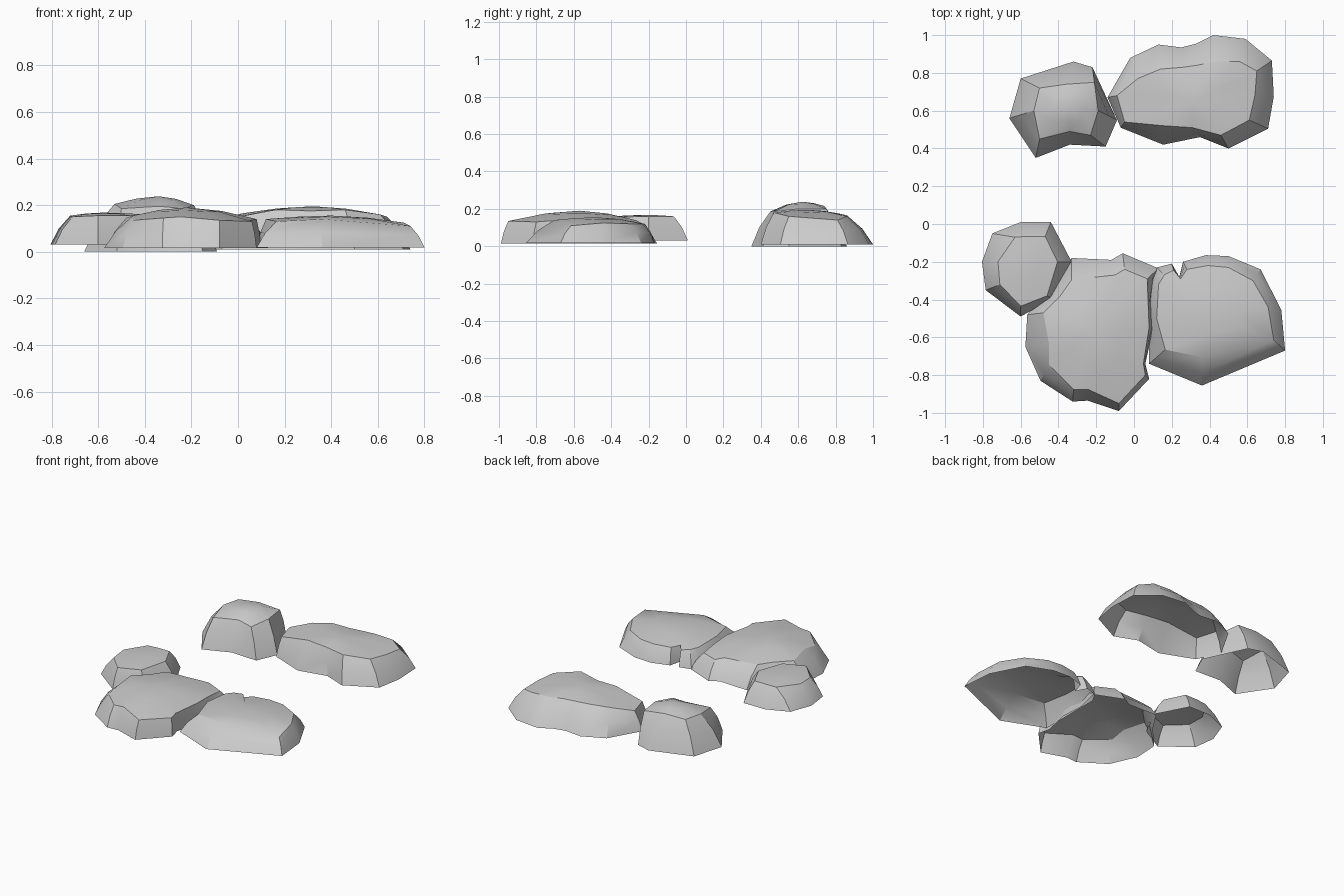
import bpy, bmesh
from mathutils import Vector


def stone(name, rim_z, peak, rows):
    """Open-bottomed stone. Each row: rim x, y, then shoulder x, y, z (clockwise)."""
    rim = [Vector((r[0], r[1], rim_z)) for r in rows]
    shoulder = [Vector(r[2:]) for r in rows]
    peak = Vector(peak)
    # bulging wall between rim and shoulder, gently domed crown
    belly = [Vector((a.x + (b.x - a.x) * 0.42, a.y + (b.y - a.y) * 0.42,
                     a.z + (b.z - a.z) * 0.55)) for a, b in zip(rim, shoulder)]
    crown = [s.lerp(peak, 0.5) + Vector((0, 0, (peak.z - s.z) * 0.2)) for s in shoulder]
    bm = bmesh.new()
    rings = [[bm.verts.new(p) for p in ring] for ring in (rim, belly, shoulder, crown)]
    n = len(rows)
    for low, high in zip(rings, rings[1:]):
        for i in range(n):
            j = (i + 1) % n
            bm.faces.new((low[j], low[i], high[i], high[j]))
    top = bm.verts.new(peak)
    for i in range(n):
        bm.faces.new((rings[-1][(i + 1) % n], rings[-1][i], top))
    mesh = bpy.data.meshes.new(name)
    bm.to_mesh(mesh)
    bm.free()
    obj = bpy.data.objects.new(name, mesh)
    bpy.context.collection.objects.link(obj)
    bpy.ops.object.select_all(action='DESELECT')
    obj.select_set(True)
    bpy.context.view_layer.objects.active = obj
    bpy.ops.object.shade_smooth_by_angle(angle=0.5)


# Tall stone at the back left
stone("back_left_stone", 0.0, (-0.34, 0.62, 0.238), [
    (-0.66, 0.56, -0.53, 0.60, 0.205), (-0.60, 0.77, -0.50, 0.72, 0.205),
    (-0.32, 0.86, -0.36, 0.74, 0.215), (-0.22, 0.83, -0.21, 0.75, 0.20),
    (-0.09, 0.55, -0.19, 0.60, 0.20), (-0.15, 0.41, -0.23, 0.47, 0.185),
    (-0.34, 0.42, -0.34, 0.49, 0.195), (-0.52, 0.35, -0.50, 0.45, 0.185)])

# Long stone at the back right
stone("back_right_stone", 0.01, (0.32, 0.65, 0.195), [
    (-0.14, 0.67, -0.09, 0.68, 0.14), (-0.02, 0.88, 0.02, 0.77, 0.165),
    (0.13, 0.95, 0.14, 0.82, 0.175), (0.25, 0.935, 0.26, 0.83, 0.17),
    (0.33, 0.955, 0.33, 0.84, 0.17), (0.42, 1.0, 0.43, 0.86, 0.165),
    (0.59, 0.98, 0.56, 0.86, 0.16), (0.73, 0.865, 0.65, 0.81, 0.14),
    (0.74, 0.675, 0.64, 0.68, 0.15), (0.71, 0.505, 0.61, 0.55, 0.16),
    (0.50, 0.40, 0.46, 0.47, 0.18), (0.35, 0.46, 0.31, 0.51, 0.175),
    (0.155, 0.42, 0.16, 0.52, 0.18), (-0.07, 0.51, -0.05, 0.54, 0.14)])

# Small stone at the left
stone("left_small_stone", 0.03, (-0.58, -0.22, 0.168), [
    (-0.805, -0.20, -0.72, -0.20, 0.155), (-0.75, -0.05, -0.63, -0.07, 0.158),
    (-0.60, 0.01, -0.56, -0.065, 0.16), (-0.44, 0.01, -0.47, -0.065, 0.16),
    (-0.33, -0.20, -0.405, -0.20, 0.16), (-0.43, -0.395, -0.46, -0.38, 0.155),
    (-0.60, -0.49, -0.60, -0.435, 0.155), (-0.785, -0.35, -0.71, -0.32, 0.15)])

# Large stone at the front middle
stone("front_middle_stone", 0.015, (-0.22, -0.57, 0.19), [
    (-0.42, -0.32, -0.39, -0.38, 0.145), (-0.33, -0.18, -0.33, -0.295, 0.145),
    (-0.12, -0.19, -0.10, -0.27, 0.14), (-0.06, -0.155, -0.05, -0.24, 0.125),
    (0.13, -0.235, 0.07, -0.29, 0.12), (0.09, -0.40, 0.075, -0.42, 0.135),
    (0.10, -0.56, 0.08, -0.55, 0.14), (0.06, -0.74, 0.05, -0.74, 0.135),
    (0.08, -0.82, 0.06, -0.80, 0.13), (-0.08, -0.99, -0.08, -0.95, 0.135),
    (-0.245, -0.935, -0.245, -0.875, 0.15), (-0.325, -0.94, -0.32, -0.875, 0.145),
    (-0.495, -0.83, -0.45, -0.745, 0.135), (-0.575, -0.65, -0.45, -0.635, 0.155),
    (-0.565, -0.48, -0.48, -0.47, 0.145)])

# Notched stone at the front right
stone("front_right_stone", 0.018, (0.40, -0.48, 0.155), [
    (0.08, -0.30, 0.13, -0.32, 0.13), (0.12, -0.23, 0.16, -0.27, 0.125),
    (0.20, -0.21, 0.21, -0.245, 0.12), (0.24, -0.28, 0.24, -0.30, 0.125),
    (0.26, -0.20, 0.28, -0.24, 0.12), (0.38, -0.165, 0.39, -0.22, 0.12),
    (0.50, -0.17, 0.50, -0.23, 0.12), (0.67, -0.24, 0.63, -0.30, 0.12),
    (0.78, -0.455, 0.71, -0.44, 0.125), (0.80, -0.67, 0.74, -0.615, 0.11),
    (0.36, -0.855, 0.36, -0.705, 0.14), (0.08, -0.74, 0.165, -0.665, 0.13),
    (0.08, -0.50, 0.12, -0.50, 0.14)])
